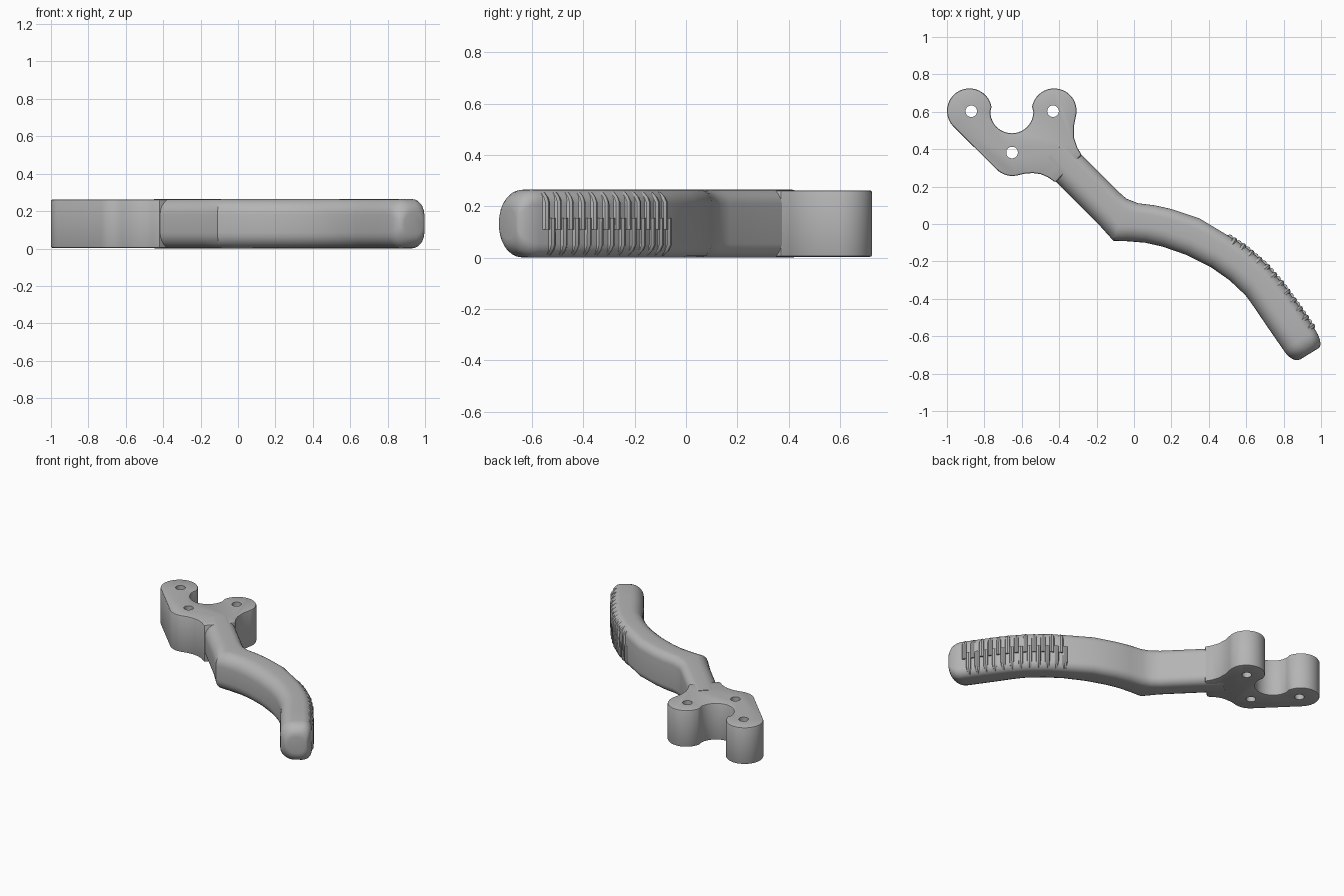
import bpy, bmesh
from math import sin, cos, pi, radians
from mathutils import Vector

if "Cube" in bpy.data.objects:
    bpy.data.objects.remove(bpy.data.objects["Cube"])

metal = bpy.data.materials.new("grey_metal")
metal.use_nodes = True
GREY = (0.46, 0.46, 0.46, 1)
metal.diffuse_color = GREY
metal.node_tree.nodes["Principled BSDF"].inputs["Base Color"].default_value = GREY
HEIGHT = 0.265


def add_object(name, data):
    ob = bpy.data.objects.new(name, data)
    bpy.context.collection.objects.link(ob)
    data.materials.append(metal)
    return ob


def mesh_object(name, bm):
    bmesh.ops.recalc_face_normals(bm, faces=bm.faces)
    me = bpy.data.meshes.new(name)
    bm.to_mesh(me)
    bm.free()
    return add_object(name, me)


def select_only(ob):
    bpy.ops.object.select_all(action='DESELECT')
    ob.select_set(True)
    bpy.context.view_layer.objects.active = ob


def bake_and_smooth(ob, angle=35):
    select_only(ob)
    bpy.ops.object.convert(target='MESH')
    bpy.ops.object.shade_smooth_by_angle(angle=radians(angle))


def arc(cx, cy, r, a0, a1, n=20):
    steps = [radians(a0 + (a1 - a0) * i / n) for i in range(n + 1)]
    return [(cx + r * cos(a), cy + r * sin(a)) for a in steps]


# Mounting head: three lobes with a round notch, extruded
LOBE = 0.12
LEFT, RIGHT, LOW = (-0.88, 0.605), (-0.427, 0.605), (-0.65, 0.377)
outline = arc(*LEFT, LOBE, 10, 225)
outline += arc(*LOW, LOBE, 225, 285, 8)
outline += [(-0.58, 0.27), (-0.54, 0.272), (-0.5, 0.267), (-0.46, 0.25), (-0.42, 0.222)]
outline += [(-0.28, 0.37), (-0.304, 0.41), (-0.32, 0.46), (-0.322, 0.52)]
outline += arc(*RIGHT, LOBE, -15, 170)
outline += arc(-0.653, 0.6, 0.115, 0, -180)
bm = bmesh.new()
base = bm.faces.new([bm.verts.new((x, y, 0.003)) for x, y in outline])
top = bmesh.ops.extrude_face_region(bm, geom=[base])["geom"]
bmesh.ops.translate(bm, vec=(0, 0, HEIGHT - 0.006),
                    verts=[v for v in top if isinstance(v, bmesh.types.BMVert)])
head = mesh_object("mounting_head", bm)
bevel = head.modifiers.new("edge_round", 'BEVEL')
bevel.width, bevel.segments = 0.009, 2
bevel.limit_method, bevel.angle_limit = 'ANGLE', radians(60)

# Three bolt holes through the head
bm = bmesh.new()
for x, y in ((-0.87, 0.603), (-0.433, 0.603), (-0.652, 0.382)):
    made = bmesh.ops.create_cone(bm, cap_ends=True, segments=32, radius1=0.031,
                                 radius2=0.031, depth=1)
    bmesh.ops.translate(bm, verts=made["verts"], vec=(x, y, 0))
cutter = mesh_object("hole_cutter", bm)
cutter.hide_render = True
cut = head.modifiers.new("holes", 'BOOLEAN')
cut.operation, cut.object, cut.solver = 'DIFFERENCE', cutter, 'EXACT'
bake_and_smooth(head)
bpy.data.objects.remove(cutter)

# Lever arm: rounded section lofted between the outer and inner edges
outer = [(-0.36, 0.45), (-0.25, 0.34), (-0.08, 0.17), (-0.04, 0.135), (0.02, 0.111),
         (0.11, 0.1), (0.2, 0.08), (0.35, 0.03), (0.5, -0.06), (0.6, -0.125),
         (0.71, -0.22), (0.8, -0.325), (0.89, -0.45), (0.972, -0.57)]
inner = [(-0.5, 0.31), (-0.39, 0.2), (-0.2, 0.01), (-0.11, -0.09), (-0.04, -0.092),
         (0.06, -0.1), (0.15, -0.12), (0.28, -0.165), (0.41, -0.23), (0.51, -0.3),
         (0.595, -0.38), (0.625, -0.42), (0.71, -0.545), (0.8, -0.675)]
outer = [Vector(p) for p in outer]
inner = [Vector(p) for p in inner]


def section(p_in, p_out, inset_z=0):
    """Closed loop, softer on the inner side than on the outer side."""
    across = p_out - p_in
    width, half = across.length, HEIGHT / 2 - inset_z
    across.normalize()
    loop = []
    for x0, z0, r, a0 in ((1, 1, 0.055, 0), (0, 1, 0.085, 90),
                          (0, -1, 0.085, 180), (1, -1, 0.055, 270)):
        rz = min(r, half * 0.95)
        r = min(r, width * 0.48)
        cx = width - r if x0 else r
        for i in range(7):
            a = radians(a0 + 15 * i)
            p = p_in + across * (cx + r * cos(a))
            loop.append((p.x, p.y, HEIGHT / 2 + z0 * (half - rz) + rz * sin(a)))
    return loop


loops = [section(i, o) for i, o in zip(inner, outer)]
side = (outer[-1] - inner[-1]).normalized()
ahead = Vector((side.y, -side.x))
for k in range(1, 7):
    t = k / 6 * pi / 2
    push, squeeze = ahead * 0.088 * sin(t), 1 - cos(t)
    loops.append(section(inner[-1] + push + side * 0.05 * squeeze,
                         outer[-1] + push - side * 0.035 * squeeze, 0.075 * squeeze))
bm = bmesh.new()
rings = [[bm.verts.new(p) for p in loop] for loop in loops]
for a, b in zip(rings, rings[1:]):
    for i in range(len(a)):
        j = (i + 1) % len(a)
        bm.faces.new((a[i], a[j], b[j], b[i]))
bm.faces.new(rings[0])
bm.faces.new(rings[-1])
bake_and_smooth(mesh_object("lever_arm", bm))


# Finger grip: two interlocking rows of ridges on the outer edge
def along(path, dist):
    """Position and outward direction at a distance along a path."""
    for a, b in zip(path, path[1:]):
        step = b - a
        if dist <= step.length or b is path[-1]:
            d = step.normalized()
            return a + d * dist, Vector((-d.y, d.x))
        dist -= step.length


def ridge_row(name, sign, offset):
    curve = bpy.data.curves.new(name, 'CURVE')
    curve.dimensions = '3D'
    curve.bevel_depth, curve.bevel_resolution = 0.017, 2
    curve.use_fill_caps = True
    for n in range(12):
        pos, out = along(outer[8:], offset + n * 0.057)
        spline = curve.splines.new('POLY')
        profile = [(-0.004, -0.022), (-0.004, 0.08), (-0.012, 0.095),
                   (-0.026, 0.108), (-0.045, 0.113)]
        spline.points.add(len(profile) - 1)
        for point, (depth, z) in zip(spline.points, profile):
            p = pos + out * depth
            point.co = (p.x, p.y, HEIGHT / 2 + sign * z, 1)
    bake_and_smooth(add_object(name, curve), 40)


ridge_row("upper_grip_ridges", 1, 0.045)
ridge_row("lower_grip_ridges", -1, 0.017)
